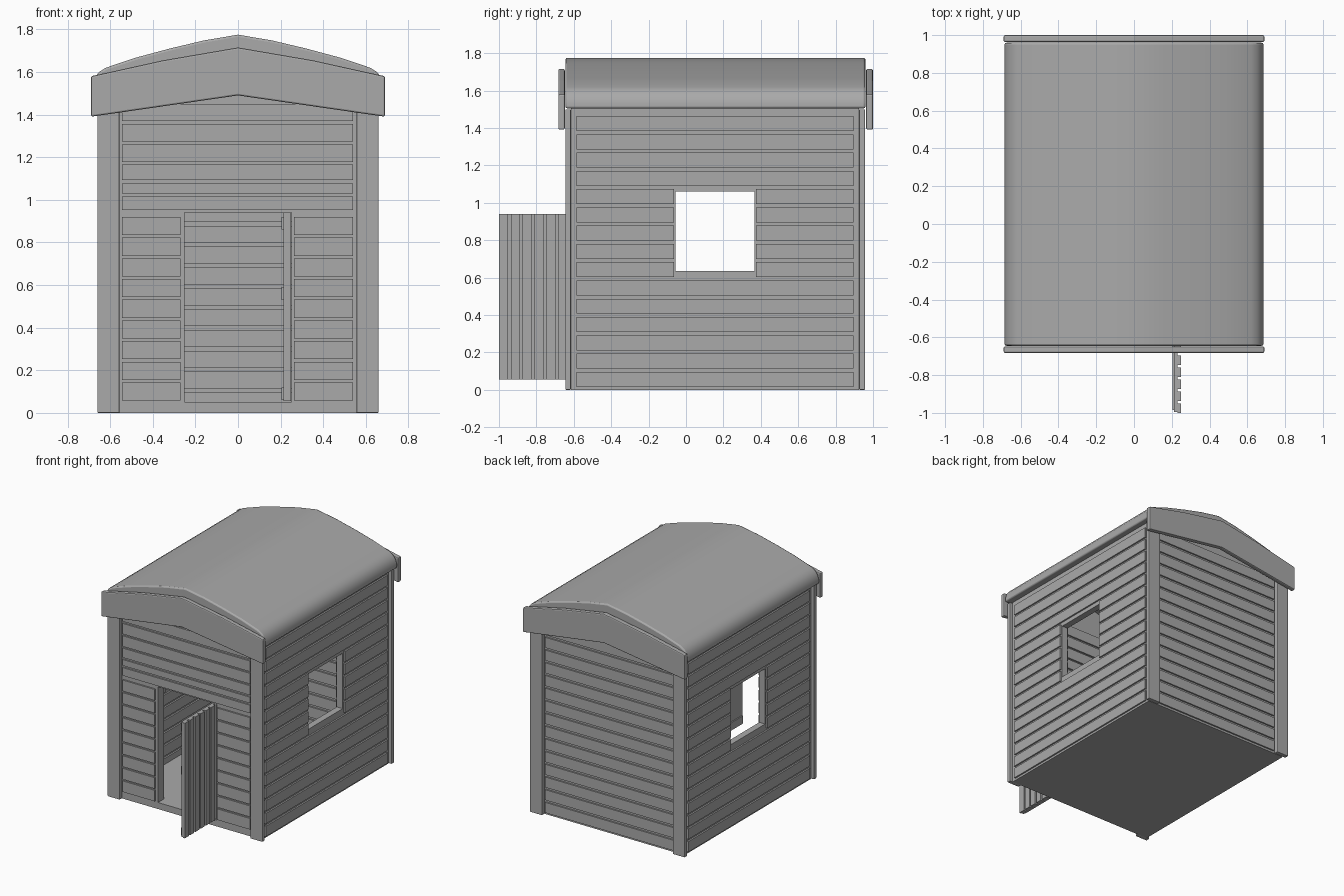
import bpy
import bmesh

cube = bpy.data.objects.get("Cube")
if cube:
    bpy.data.objects.remove(cube, do_unlink=True)

grey = bpy.data.materials.new("plain grey")
grey.use_nodes = True
grey.diffuse_color = (0.4, 0.4, 0.4, 1)
grey.node_tree.nodes["Principled BSDF"].inputs["Base Color"].default_value = (0.4, 0.4, 0.4, 1)


def finish(name, bm, bevel=0):
    bmesh.ops.recalc_face_normals(bm, faces=bm.faces)
    mesh = bpy.data.meshes.new(name)
    bm.to_mesh(mesh)
    bm.free()
    mesh.materials.append(grey)
    obj = bpy.data.objects.new(name, mesh)
    bpy.context.collection.objects.link(obj)
    if bevel:
        mod = obj.modifiers.new("soft_edges", "BEVEL")
        mod.width = bevel
        mod.segments = 2
        mod.angle_limit = 0.9
    return obj


def add_box(bm, xs, ys, zs):
    v = [bm.verts.new((x, y, z)) for x in xs for y in ys for z in zs]
    for f in ((0, 1, 3, 2), (4, 6, 7, 5), (0, 4, 5, 1), (2, 3, 7, 6), (0, 2, 6, 4), (1, 5, 7, 3)):
        bm.faces.new([v[i] for i in f])


def boxes(name, items, bevel=0):
    bm = bmesh.new()
    for item in items:
        add_box(bm, *item)
    return finish(name, bm, bevel)


def prism(name, profile, y0, y1, bevel=0):
    """Extrude an x-z outline from y0 to y1."""
    bm = bmesh.new()
    face = bm.faces.new([bm.verts.new((x, y0, z)) for x, z in profile])
    new = bmesh.ops.extrude_face_region(bm, geom=[face])["geom"]
    for v in new:
        if isinstance(v, bmesh.types.BMVert):
            v.co.y = y1
    return finish(name, bm, bevel)


def mirrored(half):
    """Full outline from the +x half of an open line that starts at the ridge."""
    return [(-x, z) for x, z in reversed(half[1:])] + half


# Main dimensions
WX, FRONT, BACK, THICK = 0.635, -0.615, 0.925, 0.05
EAVE, RIDGE, FLOOR = 1.53, 1.71, 0.05
DOOR_L, DOOR_R, DOOR_TOP = -0.25, 0.25, 0.94
WIN_Y, WIN_Z = (-0.055, 0.365), (0.635, 1.06)
LIP = 0.012
PITCH, PLANK = 0.0977, 0.08

# Floor
boxes("floor", [((-WX, WX), (FRONT, BACK), (0, FLOOR))])

# Side walls with a window opening, and their planks
for side, s in (("left", 1), ("right", -1)):
    xs = sorted((s * WX, s * (WX - THICK)))
    boxes(side + "_wall", [
        (xs, (FRONT, WIN_Y[0]), (0, EAVE)),
        (xs, (WIN_Y[1], BACK), (0, EAVE)),
        (xs, WIN_Y, (0, WIN_Z[0])),
        (xs, WIN_Y, (WIN_Z[1], EAVE)),
    ])
    px = (xs[0] - LIP, xs[1] + LIP)
    planks = []
    for i in range(15):
        z = 0.016 + PITCH * i
        zs = (z, z + PLANK)
        if 0.59 < z < 1.06:
            planks += [(px, (-0.585, WIN_Y[0] - 0.01), zs), (px, (WIN_Y[1] + 0.01, 0.895), zs)]
        else:
            planks.append((px, (-0.585, 0.895), zs))
    boxes(side + "_planks", planks)

# Back wall with gable
prism("back_wall", mirrored([(0, RIDGE), (WX, EAVE), (WX, 0)]), BACK - THICK, BACK)
boxes("back_planks", [
    ((-0.545, 0.545), (BACK - THICK - LIP, BACK + LIP), (0.016 + PITCH * i, 0.016 + PITCH * i + PLANK))
    for i in range(15)
])

# Front wall around the doorway
IN = FRONT + 0.07
boxes("front_wall", [
    ((-WX, DOOR_L), (FRONT, IN), (0, DOOR_TOP)),
    ((DOOR_R, WX), (FRONT, IN), (0, DOOR_TOP)),
])
prism("front_gable", mirrored([(0, RIDGE), (WX, EAVE), (WX, DOOR_TOP)]), FRONT, IN)
py = (FRONT - LIP, IN + LIP)
planks = []
for i in range(9):
    z = 0.058 + 0.097 * i
    planks += [((-0.545, DOOR_L - 0.02), py, (z, z + 0.085)), ((DOOR_R + 0.012, 0.54), py, (z, z + 0.085))]
for z0, z1 in ((0.953, 1.015), (1.03, 1.077), (1.092, 1.165), (1.178, 1.26), (1.273, 1.355), (1.37, 1.45)):
    planks.append(((-0.545, 0.54), py, (z0, z1)))
boxes("front_planks", planks)

# Corner posts
for end, ys in (("front", (-0.645, FRONT)), ("back", (BACK, 0.958))):
    for side, xs in (("left", (0.556, 0.66)), ("right", (-0.66, -0.556))):
        boxes(f"{end}_{side}_post", [(xs, ys, (0, 1.5))], 0.005)

# Roof shell with rounded eaves
outer = [(0, 1.775), (0.16, 1.748), (0.32, 1.71), (0.48, 1.667), (0.62, 1.62),
         (0.652, 1.6), (0.675, 1.57), (0.685, 1.535), (0.685, 1.505)]
inner = [(0.63, 1.505), (0, 1.69), (-0.63, 1.505)]
roof = prism("roof", mirrored(outer) + inner, -0.645, 0.96, 0.01)
bpy.ops.object.select_all(action="DESELECT")
roof.select_set(True)
bpy.context.view_layer.objects.active = roof
bpy.ops.object.shade_smooth_by_angle(angle=0.75)

# Gable trim boards
trim = mirrored([(0, 1.715), (0.35, 1.655), (0.69, 1.58), (0.69, 1.39)]) + [(0, 1.49)]
prism("front_trim", trim, -0.683, -0.648, 0.008)
prism("back_trim", trim, 0.963, 1.0, 0.008)

# Open door: backing sheet, vertical boards outside, rails inside
D0, D1, N = -1.0, -0.555, 7
step = (D1 - D0) / N
boxes("door_sheet", [((0.213, 0.231), (D0 + 0.006, D1), (0.055, DOOR_TOP))])
boxes("door_boards", [
    ((0.231, 0.248), (D0 + step * i, D0 + step * (i + 1) - 0.014), (0.055, DOOR_TOP)) for i in range(N)
])
boxes("door_rails", [
    ((0.203, 0.213), (D0 + 0.015, D1 - 0.015), (z, z + 0.06)) for z in (0.06, 0.53, 0.86)
])
